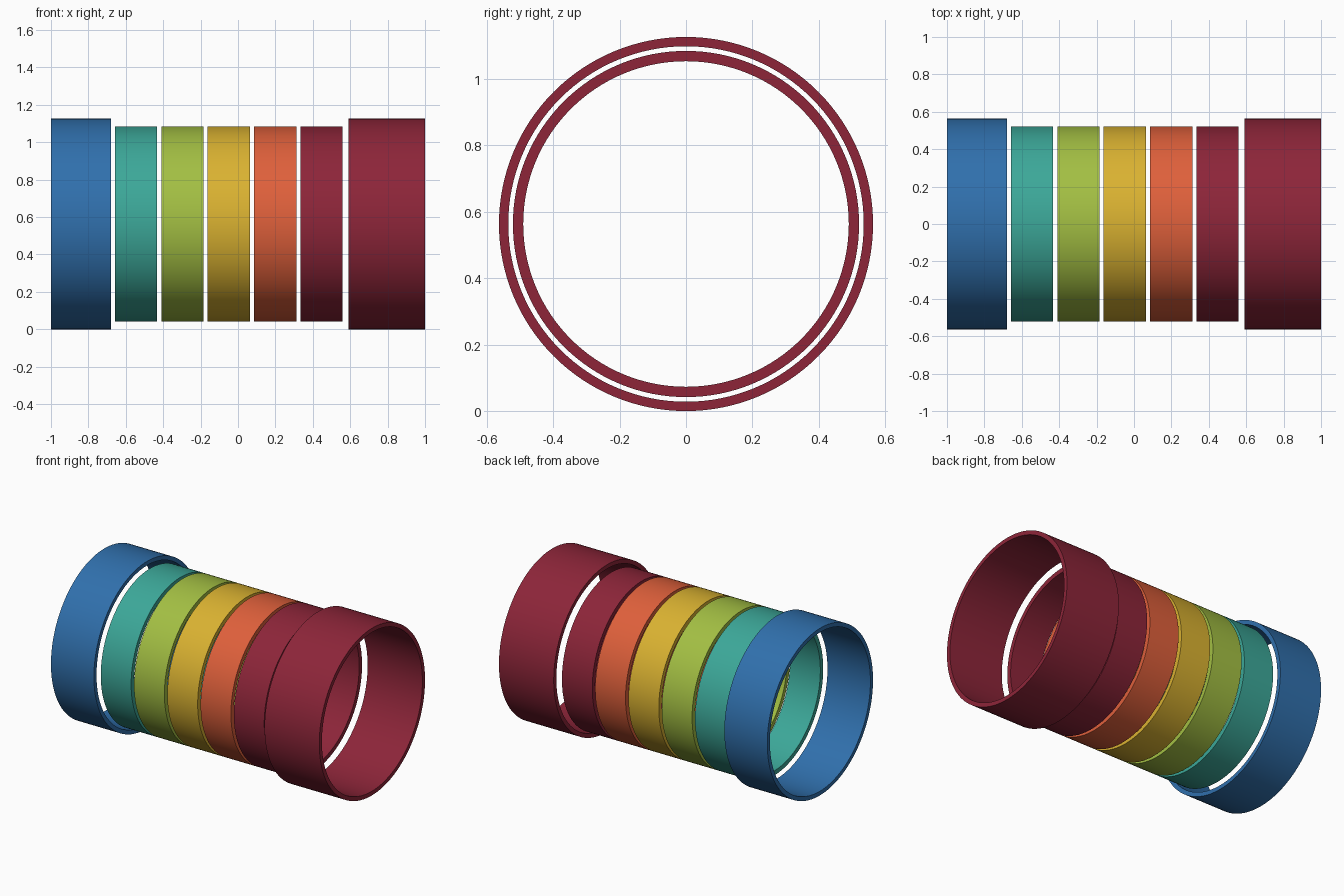
import bpy, bmesh, math

if "Cube" in bpy.data.objects:
    bpy.data.objects.remove(bpy.data.objects["Cube"])

SEGMENTS = 128
AXIS_Z = 0.563


def linear(c):
    c /= 255
    return c / 12.92 if c <= 0.04045 else ((c + 0.055) / 1.055) ** 2.4


def material(name, rgb):
    m = bpy.data.materials.new(name)
    m.diffuse_color = (*[linear(c) for c in rgb], 1)
    m.use_nodes = True
    m.node_tree.nodes["Principled BSDF"].inputs["Base Color"].default_value = m.diffuse_color
    return m


def ring(name, x0, x1, r_out, r_in, mat):
    """Open tube along x with a rectangular wall section."""
    bm = bmesh.new()
    section = [(x0, r_out), (x1, r_out), (x1, r_in), (x0, r_in)]
    loops = []
    for i in range(SEGMENTS):
        a = 2 * math.pi * i / SEGMENTS
        loops.append([bm.verts.new((x, r * math.cos(a), r * math.sin(a))) for x, r in section])
    for i in range(SEGMENTS):
        a, b = loops[i], loops[(i + 1) % SEGMENTS]
        for j in range(4):
            k = (j + 1) % 4
            bm.faces.new((a[j], a[k], b[k], b[j]))
    bmesh.ops.recalc_face_normals(bm, faces=bm.faces)
    mesh = bpy.data.meshes.new(name)
    bm.to_mesh(mesh)
    bm.free()
    mesh.materials.append(mat)
    obj = bpy.data.objects.new(name, mesh)
    obj.location.z = AXIS_Z
    bpy.context.collection.objects.link(obj)
    bpy.ops.object.select_all(action='DESELECT')
    obj.select_set(True)
    bpy.context.view_layer.objects.active = obj
    bpy.ops.object.shade_smooth_by_angle(angle=math.radians(30))


blue = material("blue", (48, 112, 173))
teal = material("teal", (60, 168, 153))
green = material("lime_green", (163, 191, 67))
yellow = material("golden_yellow", (218, 178, 49))
orange = material("orange", (223, 96, 59))
maroon = material("maroon", (141, 37, 57))

# Wide end collars
ring("left_collar", -1.0, -0.68, 0.563, 0.535, blue)
ring("right_collar", 0.592, 1.0, 0.563, 0.535, maroon)

# Five equal, evenly spaced bands between the collars
bands = [("teal_band", teal), ("green_band", green), ("yellow_band", yellow),
         ("orange_band", orange), ("maroon_band", maroon)]
for i, (name, mat) in enumerate(bands):
    x = -0.658 + 0.248 * i
    ring(name, x, x + 0.226, 0.521, 0.49, mat)
